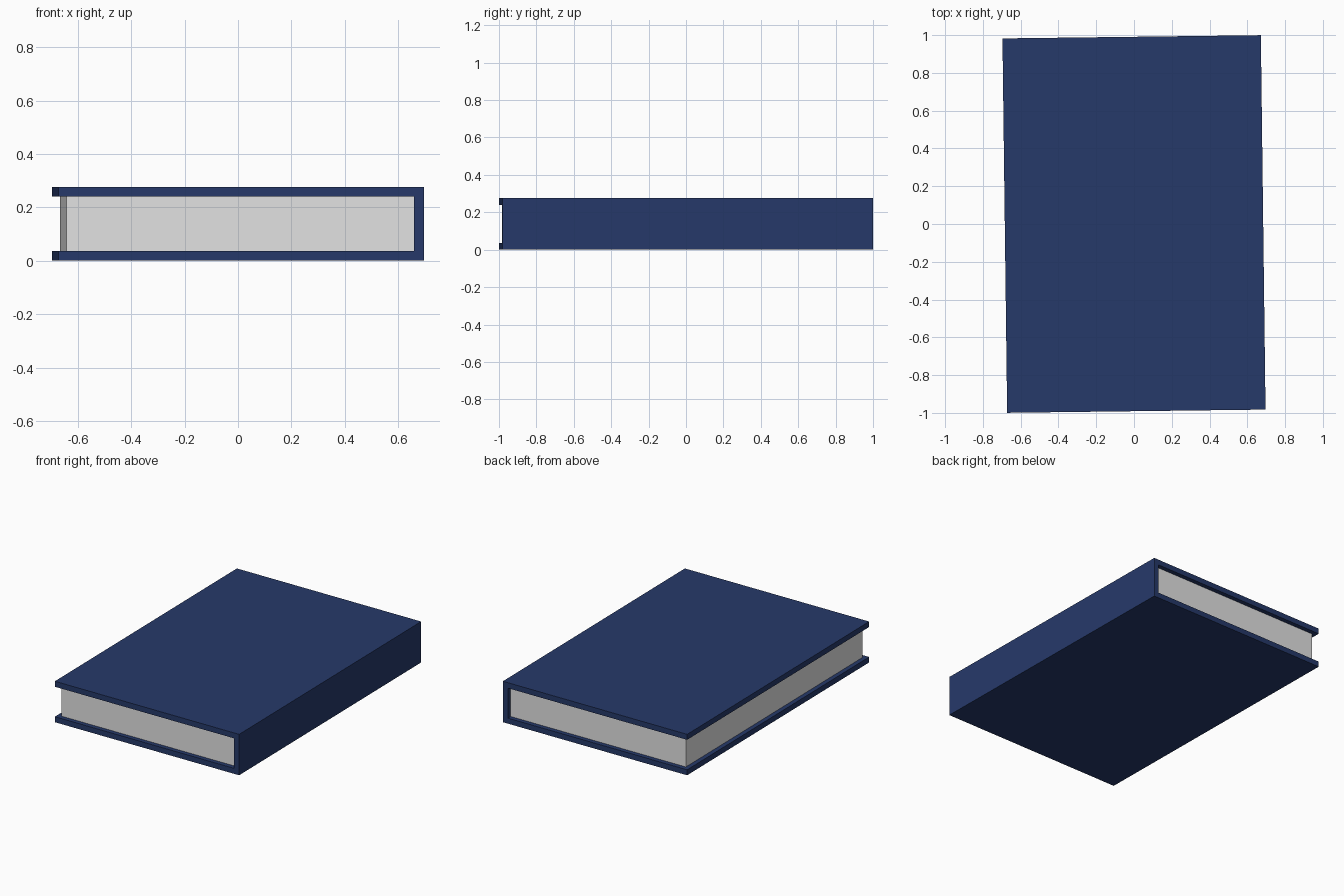
import bpy, bmesh, math

if "Cube" in bpy.data.objects:
    bpy.data.objects.remove(bpy.data.objects["Cube"])

HW, HL, H, T = 0.684, 0.991, 0.277, 0.037   # half width, half length, height, board thickness
INSET = 0.03                                # how far the covers overhang the pages
TURN = math.asin(0.0125)                    # the book lies slightly turned


def material(name, rgb):
    m = bpy.data.materials.new(name)
    m.diffuse_color = (*rgb, 1)
    m.use_nodes = True
    m.node_tree.nodes["Principled BSDF"].inputs["Base Color"].default_value = m.diffuse_color
    return m


def extrude_profile(name, profile, half_len, mat):
    """Extrude an x/z outline along y."""
    bm = bmesh.new()
    face = bm.faces.new([bm.verts.new((x, -half_len, z)) for x, z in profile])
    ext = bmesh.ops.extrude_face_region(bm, geom=[face])
    verts = [g for g in ext["geom"] if isinstance(g, bmesh.types.BMVert)]
    bmesh.ops.translate(bm, verts=verts, vec=(0, 2 * half_len, 0))
    bmesh.ops.recalc_face_normals(bm, faces=bm.faces)
    mesh = bpy.data.meshes.new(name)
    bm.to_mesh(mesh)
    bm.free()
    mesh.materials.append(mat)
    ob = bpy.data.objects.new(name, mesh)
    ob.rotation_euler.z = TURN
    bpy.context.collection.objects.link(ob)
    return ob


blue = material("navy cover", (0.019, 0.041, 0.143))
paper = material("paper grey", (0.77, 0.77, 0.77))

# Hard cover: two boards joined by a spine on the right
extrude_profile("book_cover", [(-HW, 0), (HW, 0), (HW, H), (-HW, H), (-HW, H - T),
                               (HW - T, H - T), (HW - T, T), (-HW, T)], HL, blue)

# Page block set back from the open edges
left, right = -HW + INSET, HW - T
extrude_profile("page_block", [(left, T), (right, T), (right, H - T), (left, H - T)],
                HL - INSET, paper)
